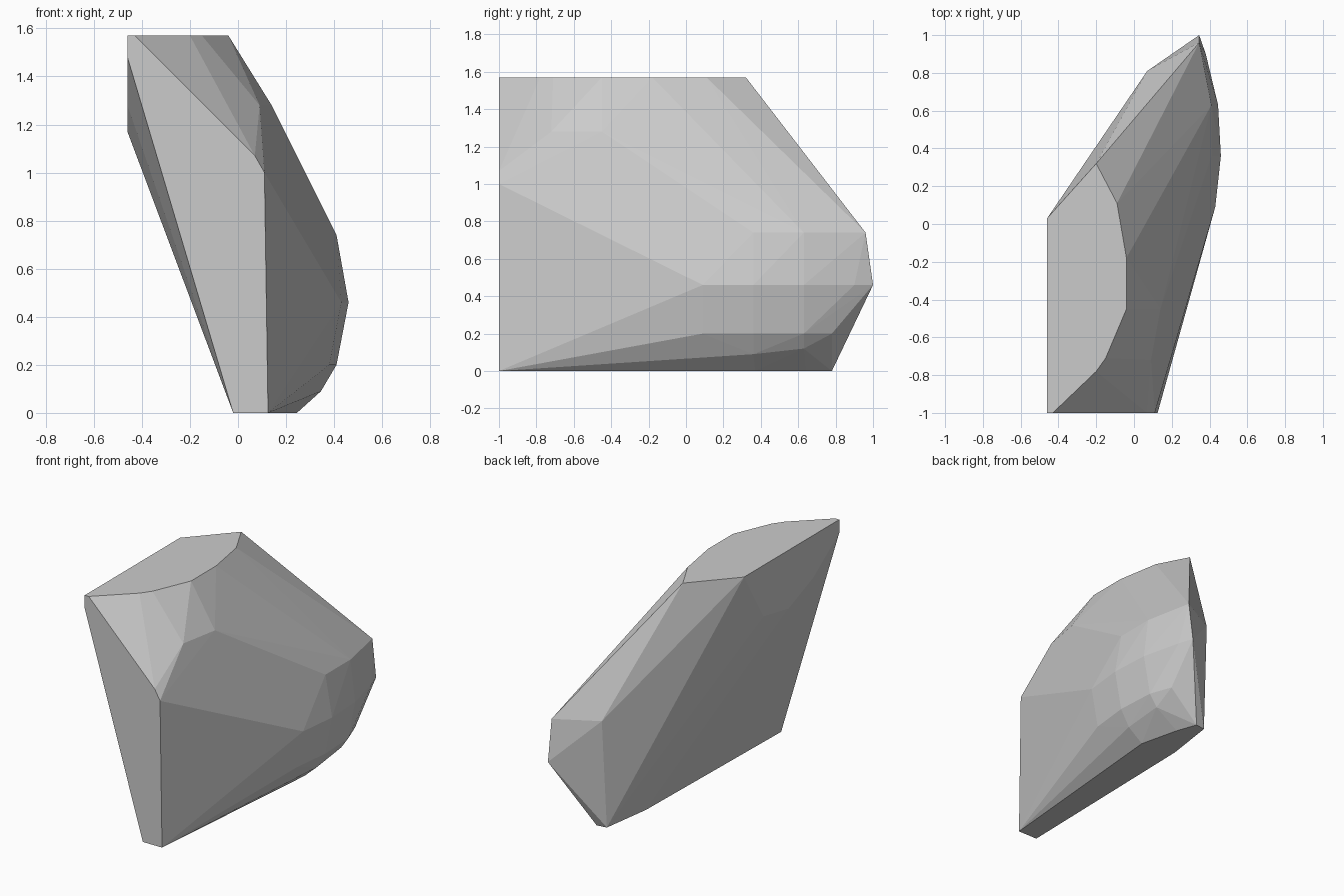
import bpy, bmesh

if "Cube" in bpy.data.objects:
    bpy.data.objects.remove(bpy.data.objects["Cube"])

# One flat stone colour
stone = bpy.data.materials.new("stone grey")
stone.diffuse_color = (0.6, 0.6, 0.6, 1)
stone.use_nodes = True
stone.node_tree.nodes["Principled BSDF"].inputs["Base Color"].default_value = stone.diffuse_color

# Level outlines of the chunk: height -> corner points (x, y)
LEVELS = {
    1.57: [(-.46, -1), (-.43, -1), (-.2, -.78), (-.15, -.71), (-.04, -.45),
           (-.04, -.18), (-.09, .11), (-.2, .32), (-.46, .03)],
    1.28: [(.09, -.72), (.14, -.45), (-.46, -.72)],
    0.74: [(.41, .36), (.41, .63), (.355, .9), (.345, .96), (.07, .81)],
    0.46: [(.43, .09), (.46, .36), (.445, .63), (.38, .9), (.345, 1)],
    0.20: [(.38, .09), (.41, .36), (.395, .63), (.34, .78)],
    0.00: [(-.02, -1), (.125, -1), (.245, .37), (.18, .64), (.13, .78),
           (.06, .77), (.01, .42)],
}
points = [(x, y, z) for z, ring in LEVELS.items() for x, y in ring]

# Chipped corners on the cut front, the cut left side and the underside
points += [(-.46, -1, 1.48), (.07, -1, 1.07), (.11, -1, 1.0)]
points += [(-.46, -.45, 1.17), (-.46, -.18, 1.22)]
points += [(.345, .36, .09), (.34, .63, .12)]

# Wrap the corners into a faceted solid
bm = bmesh.new()
for p in points:
    bm.verts.new(p)
hull = bmesh.ops.convex_hull(bm, input=bm.verts)
loose = [v for v in bm.verts if not v.link_faces]
bmesh.ops.delete(bm, geom=loose, context='VERTS')
bmesh.ops.recalc_face_normals(bm, faces=bm.faces)

mesh = bpy.data.meshes.new("rock_chunk")
bm.to_mesh(mesh)
bm.free()
mesh.materials.append(stone)
rock = bpy.data.objects.new("rock_chunk", mesh)
bpy.context.collection.objects.link(rock)
